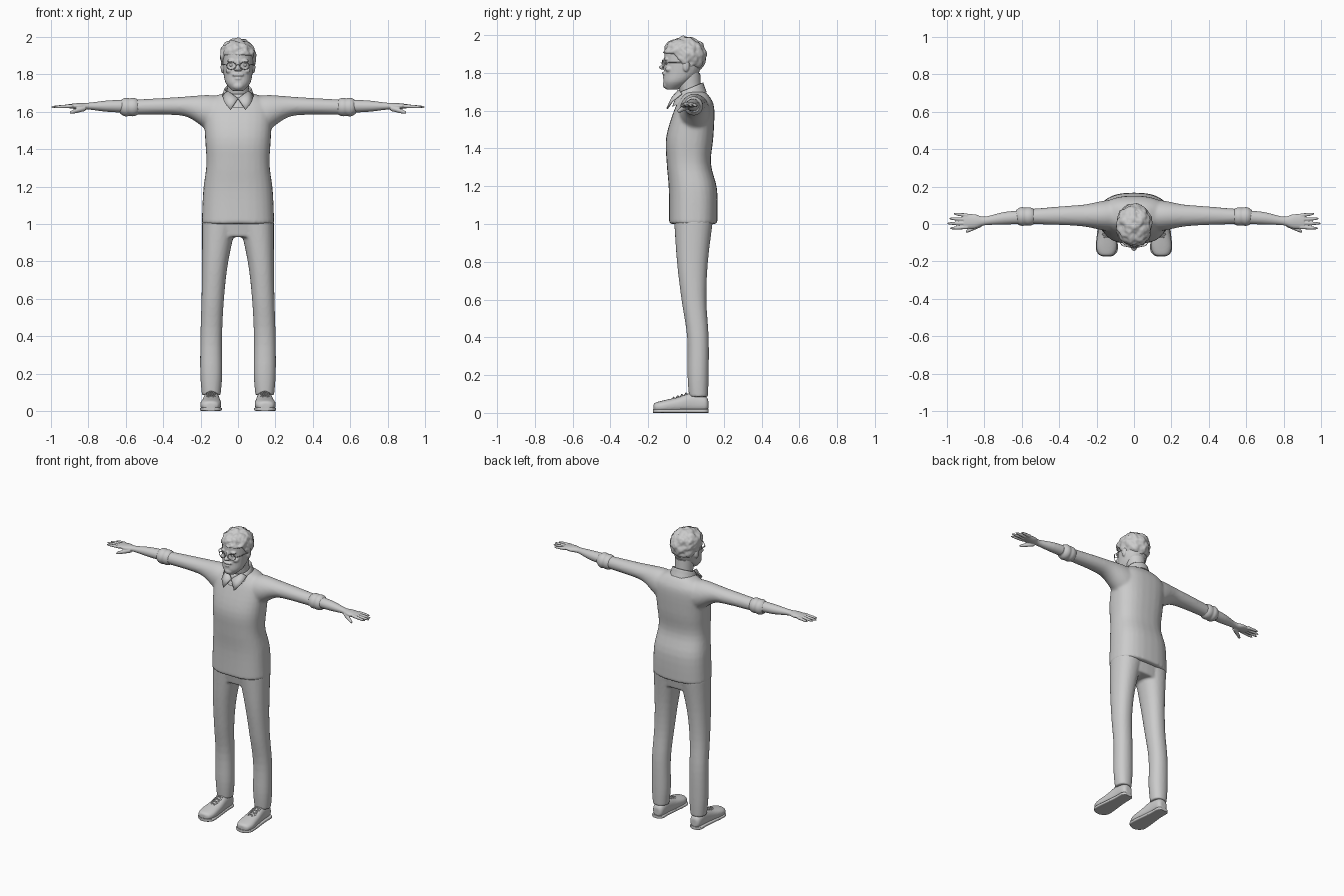
import bpy, bmesh, math
from mathutils import Vector, Matrix, noise

cube = bpy.data.objects.get("Cube")
if cube:
    bpy.data.objects.remove(cube, do_unlink=True)

grey = bpy.data.materials.new("plain_grey")
grey.use_nodes = True
grey.diffuse_color = (.6, .6, .6, 1)
grey.node_tree.nodes["Principled BSDF"].inputs["Base Color"].default_value = grey.diffuse_color


def shape(x=0, y=0, z=0, wide=0, deep=0, tall=0):
    """Centre and half-sizes of a cross-section or ball."""
    return Vector((x, y, z)), Vector((wide, deep, tall))


def spline(points, position):
    """Smooth curve value through evenly counted points."""
    index = min(int(position), len(points) - 2)
    u = position - index
    before, start, end, after = [points[max(0, min(len(points) - 1, index + k))] for k in (-1, 0, 1, 2)]
    tangent_in, tangent_out = (end - before) / 2, (after - start) / 2
    blend = u * u * (3 - 2 * u)
    return (start.lerp(end, blend) + tangent_in * u * (1 - u) ** 2 - tangent_out * u * u * (1 - u))


def loft(bm, sections, power=2.0, segments=28, steps=4):
    """Closed skin over flat sections; the axis with no size is the direction of travel."""
    centres, sizes = zip(*sections)
    first, second = [axis for axis in range(3) if any(size[axis] for size in sizes)]
    rows = []
    for step in range((len(sections) - 1) * steps + 1):
        centre, size = spline(centres, step / steps), spline(sizes, step / steps)
        row = []
        for k in range(segments):
            point = centre.copy()
            for axis, wave in ((first, math.cos), (second, math.sin)):
                value = wave(math.tau * k / segments)
                point[axis] += size[axis] * math.copysign(abs(value) ** (2 / power), value)
            row.append(bm.verts.new(point))
        rows.append(row)
    for low, high in zip(rows, rows[1:]):
        for k in range(segments):
            bm.faces.new((low[k], low[k - 1], high[k - 1], high[k]))
    bm.faces.new(rows[0])
    bm.faces.new(reversed(rows[-1]))


def ball(bm, form, detail=3):
    centre, size = form
    matrix = Matrix.Translation(centre) @ Matrix.Diagonal(size).to_4x4()
    return bmesh.ops.create_icosphere(bm, subdivisions=detail, radius=1, matrix=matrix)["verts"]


def finger(bm, start, end, thickness):
    """Tapered digit with a rounded tip."""
    sections = []
    for u in (0, .5, .8, .95, 1):
        radius = thickness * (1 - .3 * u) * math.sqrt(1.04 - u ** 8)
        point = Vector(start).lerp(Vector(end), u)
        sections.append(shape(*point, deep=radius, tall=radius))
    loft(bm, sections, segments=12, steps=2)


def mirror(bm):
    """Copy everything built so far to the other side."""
    copies = bmesh.ops.duplicate(bm, geom=bm.verts[:] + bm.edges[:] + bm.faces[:])["geom"]
    for item in copies:
        if isinstance(item, bmesh.types.BMVert):
            item.co.x = -item.co.x


def finish(bm, name, voxel=0, relax=3):
    """Make the object; a voxel size blends overlapping pieces into one skin."""
    bmesh.ops.recalc_face_normals(bm, faces=bm.faces)
    mesh = bpy.data.meshes.new(name)
    bm.to_mesh(mesh)
    bm.free()
    mesh.materials.append(grey)
    for face in mesh.polygons:
        face.use_smooth = len(face.vertices) < 5
    part = bpy.data.objects.new(name, mesh)
    bpy.context.collection.objects.link(part)
    if voxel:
        merge = part.modifiers.new("merge", "REMESH")
        merge.mode, merge.voxel_size, merge.use_smooth_shade = "VOXEL", voxel, True
        part.modifiers.new("relax", "SMOOTH").iterations = relax
    return part


def wire(name, paths, radius, cyclic=False):
    """Round wire along each path, on both sides of the body."""
    curve = bpy.data.curves.new(name, "CURVE")
    curve.dimensions, curve.bevel_depth, curve.bevel_resolution = "3D", radius, 1
    for side in (1, -1):
        for path in paths:
            strand = curve.splines.new("POLY")
            strand.points.add(len(path) - 1)
            strand.use_cyclic_u = cyclic
            for point, (x, y, z) in zip(strand.points, path):
                point.co = (side * x, y, z, 1)
    curve.materials.append(grey)
    bpy.context.collection.objects.link(bpy.data.objects.new(name, curve))


# Sweater: sleeves and torso blended together
bm = bmesh.new()
loft(bm, [shape(x=.08, y=.045, z=1.58, deep=.085, tall=.1),
          shape(x=.16, y=.045, z=1.595, deep=.08, tall=.095),
          shape(x=.26, y=.045, z=1.625, deep=.06, tall=.058),
          shape(x=.36, y=.045, z=1.63, deep=.052, tall=.046),
          shape(x=.56, y=.04, z=1.625, deep=.04, tall=.04)])
mirror(bm)
loft(bm, [shape(z=1, y=.038, wide=.194, deep=.128),
          shape(z=1.18, y=.037, wide=.186, deep=.128),
          shape(z=1.32, y=.015, wide=.169, deep=.117),
          shape(z=1.46, y=.02, wide=.176, deep=.125),
          shape(z=1.61, y=.045, wide=.18, deep=.105),
          shape(z=1.67, y=.05, wide=.14, deep=.078),
          shape(z=1.7, y=.045, wide=.08, deep=.055)], power=2.5)
finish(bm, "sweater", voxel=.009, relax=6)

# Rolled cuffs: a bulging band with pinched ends
bm = bmesh.new()
cuff_profile = (.036, .046, .049, .047, .05, .046, .034)
loft(bm, [shape(x=.53 + .1 * i / 6, y=.04, z=1.625, deep=radius, tall=radius)
          for i, radius in enumerate(cuff_profile)])
mirror(bm)
finish(bm, "rolled_cuffs")

# Forearms and hands with four fingers and a thumb
bm = bmesh.new()
loft(bm, [shape(x=.6, y=.037, z=1.63, deep=.037, tall=.035),
          shape(x=.7, y=.03, z=1.63, deep=.033, tall=.03),
          shape(x=.8, y=.016, z=1.63, deep=.023, tall=.018),
          shape(x=.85, y=.014, z=1.63, deep=.038, tall=.017),
          shape(x=.91, y=.014, z=1.63, deep=.038, tall=.01)])
for i, tip in enumerate((.965, .99, 1, .985)):
    finger(bm, (.89, .046 - .021 * i, 1.63), (tip, .055 - .026 * i, 1.625), thickness=.0105)
finger(bm, (.815, 0, 1.62), (.9, -.042, 1.595), thickness=.015)
mirror(bm)
finish(bm, "forearms_and_hands", voxel=.0035)

# Trousers
bm = bmesh.new()
loft(bm, [shape(z=.085, x=.143, y=.066, wide=.05, deep=.05),
          shape(z=.2, x=.143, y=.064, wide=.059, deep=.056),
          shape(z=.4, x=.143, y=.063, wide=.058, deep=.057),
          shape(z=.6, x=.135, y=.042, wide=.06, deep=.066),
          shape(z=.8, x=.122, y=.034, wide=.07, deep=.082),
          shape(z=1.02, x=.098, y=.04, wide=.094, deep=.103)], power=2.2)
mirror(bm)
loft(bm, [shape(z=.93, y=.04, wide=.17, deep=.085),
          shape(z=1.04, y=.04, wide=.186, deep=.104)], power=2.4)
finish(bm, "trousers", voxel=.008, relax=4)

# Shoes: uppers rise from the toe to the ankle
bm = bmesh.new()
loft(bm, [shape(y=-.172, x=.147, z=.028, wide=.02, tall=.016),
          shape(y=-.16, x=.147, z=.03, wide=.043, tall=.025),
          shape(y=-.12, x=.146, z=.034, wide=.056, tall=.032),
          shape(y=-.05, x=.143, z=.042, wide=.051, tall=.04),
          shape(y=.03, x=.142, z=.054, wide=.042, tall=.052),
          shape(y=.1, x=.142, z=.048, wide=.037, tall=.042),
          shape(y=.118, x=.142, z=.043, wide=.02, tall=.026)], power=2.4)
mirror(bm)
finish(bm, "shoes", voxel=.005)

# Flat soles, broad at the ball of the foot
bm = bmesh.new()
loft(bm, [shape(y=y, x=.145, z=.01, wide=width, tall=.01)
          for y, width in ((-.175, .018), (-.16, .046), (-.12, .059), (.03, .044), (.1, .042), (.12, .022))], power=5)
mirror(bm)
finish(bm, "shoe_soles")

# Laces: rows of crossing strands climbing the instep
laces = []
for i in range(4):
    y, z = -.075 + .022 * i, .079 + .0075 * i
    for lean in (.026, -.026):
        laces.append([(.144 - lean, y, z - .01), (.144, y + .008, z + .004), (.144 + lean, y + .018, z - .005)])
wire("shoe_laces", laces, radius=.003)

# Neck
bm = bmesh.new()
loft(bm, [shape(z=1.64, y=.045, wide=.07, deep=.06),
          shape(z=1.7, y=.025, wide=.058, deep=.058),
          shape(z=1.8, y=.01, wide=.06, deep=.065)])
finish(bm, "neck")

# Shirt collar: band tilted down at the front
bm = bmesh.new()
loft(bm, [shape(z=1.66, y=.018, wide=.092, deep=.092),
          shape(z=1.69, y=.02, wide=.083, deep=.08),
          shape(z=1.72, y=.024, wide=.072, deep=.066),
          shape(z=1.7, y=.024, wide=.06, deep=.056)])
for vert in bm.verts:
    vert.co.z += .42 * (vert.co.y - .02)
finish(bm, "collar_band")

# Pointed collar flaps, folded around a raised middle
bm = bmesh.new()
outline = [(0, -.072, 1.67), (.04, -.1, 1.61), (.072, -.072, 1.65), (.083, -.022, 1.69), (.052, -.038, 1.71)]
middle = bm.verts.new((.045, -.078, 1.66))
edge = [bm.verts.new(point) for point in outline]
for a, b in zip(edge, edge[1:] + edge[:1]):
    bm.faces.new((a, b, middle))
mirror(bm)
flaps = finish(bm, "collar_flaps")
thickness = flaps.modifiers.new("thickness", "SOLIDIFY")
thickness.thickness, thickness.offset = .008, 0

# Head: brows, cheeks, nostrils and ears, then skull, nose, lips and chin
bm = bmesh.new()
ball(bm, shape(x=.035, y=-.106, z=1.872, wide=.024, deep=.011, tall=.008))
ball(bm, shape(x=.045, y=-.09, z=1.82, wide=.022, deep=.02, tall=.016))
ball(bm, shape(x=.012, y=-.124, z=1.826, wide=.008, deep=.01, tall=.008))
ball(bm, shape(x=.083, z=1.838, wide=.01, deep=.018, tall=.032))
mirror(bm)
loft(bm, [shape(z=1.712, y=-.075, wide=.03, deep=.03),
          shape(z=1.75, y=-.05, wide=.064, deep=.069),
          shape(z=1.8, y=-.024, wide=.077, deep=.092),
          shape(z=1.88, y=-.012, wide=.083, deep=.103),
          shape(z=1.93, y=-.01, wide=.08, deep=.1),
          shape(z=1.965, y=-.005, wide=.06, deep=.075)], power=2.15)
ball(bm, shape(y=-.117, z=1.852, wide=.009, deep=.012, tall=.025))
ball(bm, shape(y=-.127, z=1.829, wide=.014, deep=.018, tall=.011))
ball(bm, shape(y=-.115, z=1.797, wide=.033, deep=.013, tall=.009))
ball(bm, shape(y=-.113, z=1.777, wide=.02, deep=.012, tall=.006))
ball(bm, shape(y=-.098, z=1.738, wide=.032, deep=.026, tall=.024))
finish(bm, "head", voxel=.0045)

# Eyes
bm = bmesh.new()
ball(bm, shape(x=.034, y=-.1, z=1.85, wide=.014, deep=.011, tall=.009))
mirror(bm)
finish(bm, "eyes")

# Glasses: oval rims, then bridge and arms
angles = [math.tau * k / 20 for k in range(20)]
rim = [(.036 + .025 * math.cos(a), -.121 + .005 * math.cos(a), 1.846 + .02 * math.sin(a)) for a in angles]
wire("glasses_rims", [rim], radius=.0022, cyclic=True)
bridge = [(0, -.132, 1.854), (.011, -.125, 1.85)]
temple = [(.061, -.116, 1.85), (.084, -.09, 1.855), (.087, 0, 1.855)]
wire("glasses_bridge_and_arms", [bridge, temple], radius=.0022)

# Wavy hair, tucked in below a hairline that drops from forehead to nape
bm = bmesh.new()
for vert in ball(bm, shape(y=-.006, z=1.893, wide=.094, deep=.113, tall=.1), detail=5):
    point = vert.co
    outward = (point - Vector((0, 0, 1.893))).normalized()
    fullness = 1 + .12 * (1 - max(abs(c) for c in outward))
    curls = noise.noise(point * 28) * .011 + noise.noise(point * 60) * .005
    point.xy *= fullness
    point += outward * curls
    hairline = 1.905 - .115 * max(0, min(1, (point.y + .07) / .1))
    point.xy *= 1 - .3 * max(0, min(1, (hairline - point.z) / .015))
    point.z = min(point.z, 2)
finish(bm, "hair")
